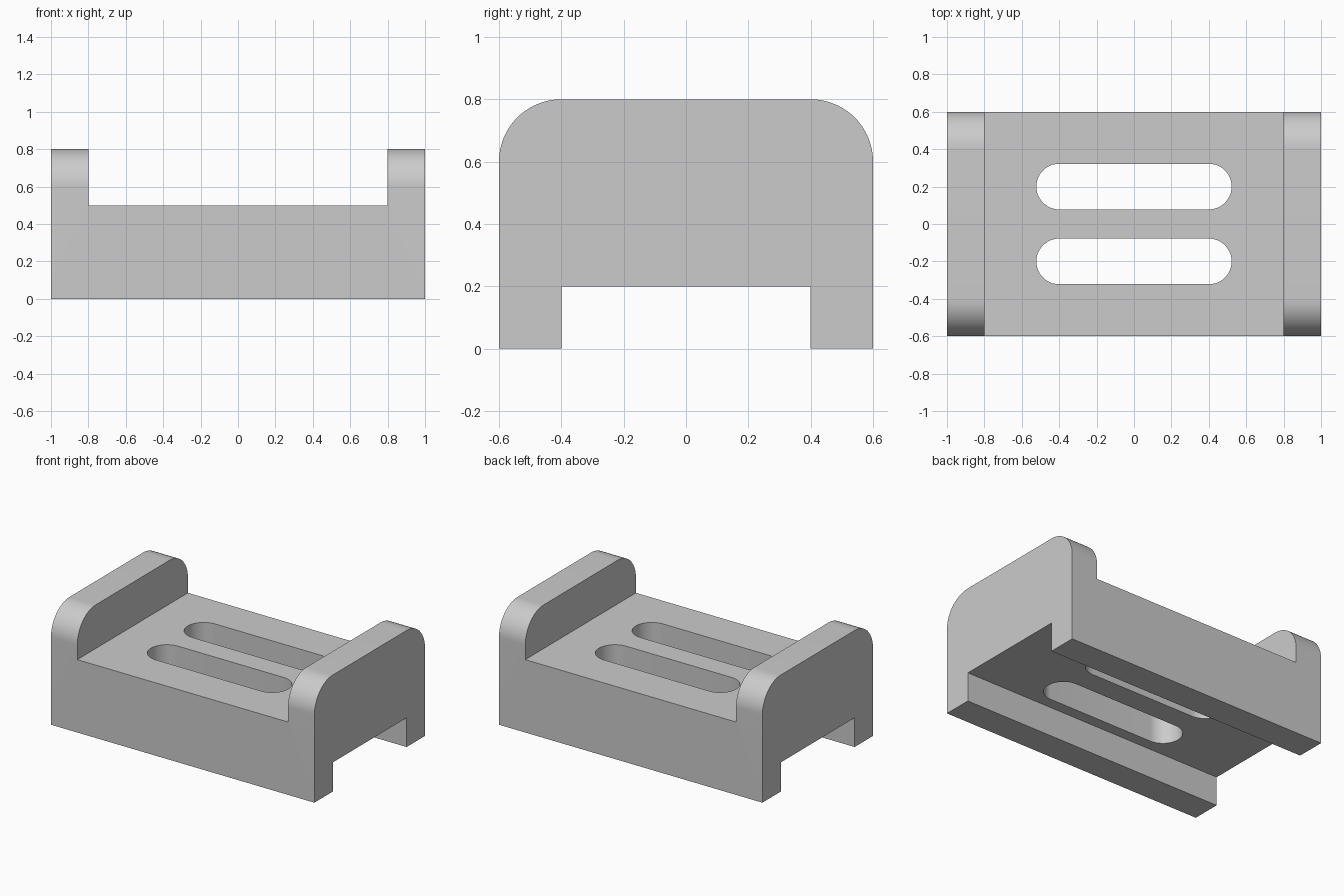
import bpy, bmesh, math
from mathutils import Vector

cube = bpy.data.objects.get("Cube")
if cube:
    bpy.data.objects.remove(cube, do_unlink=True)

grey = bpy.data.materials.new("plain grey")
grey.use_nodes = True
colour = (0.6, 0.6, 0.6, 1)
grey.diffuse_color = colour
grey.node_tree.nodes["Principled BSDF"].inputs["Base Color"].default_value = colour


def arc(cx, cy, r, start, end, steps=24):
    angles = [math.radians(start + (end - start) * i / steps) for i in range(steps + 1)]
    return [(cx + r * math.cos(a), cy + r * math.sin(a)) for a in angles]


def prism(name, outline, place, sweep):
    """Sweep a closed 2D outline along a vector."""
    bm = bmesh.new()
    face = bm.faces.new([bm.verts.new(place(u, v)) for u, v in outline])
    new = bmesh.ops.extrude_face_region(bm, geom=[face])["geom"]
    moved = [g for g in new if isinstance(g, bmesh.types.BMVert)]
    bmesh.ops.translate(bm, verts=moved, vec=Vector(sweep))
    bmesh.ops.recalc_face_normals(bm, faces=bm.faces)
    mesh = bpy.data.meshes.new(name)
    bm.to_mesh(mesh)
    bm.free()
    mesh.materials.append(grey)
    obj = bpy.data.objects.new(name, mesh)
    bpy.context.collection.objects.link(obj)
    return obj


# Body: side profile with rounded shoulders and a channel underneath
half = [(0.4, 0.2), (0.4, 0), (0.6, 0)] + arc(0.4, 0.6, 0.2, 0, 90)
profile = half + [(-y, z) for y, z in reversed(half)]
body = prism("bracket_body", profile, lambda y, z: (-1, y, z), (2, 0, 0))

# Cutters: the recess between the end walls, and two long slots
recess = [(-0.8, 0.5), (0.8, 0.5), (0.8, 1), (-0.8, 1)]
cutters = [prism("recess_cutter", recess, lambda x, z: (x, -1, z), (0, 2, 0))]
for y in (-0.2, 0.2):
    slot = arc(0.4, y, 0.122, -90, 90) + arc(-0.4, y, 0.122, 90, 270)
    cutters.append(prism("slot_cutter", slot, lambda x, v: (x, v, 0.1), (0, 0, 0.6)))

bpy.ops.object.select_all(action="DESELECT")
bpy.context.view_layer.objects.active = body
body.select_set(True)
for cutter in cutters:
    cutter.hide_render = True
    mod = body.modifiers.new("cut", "BOOLEAN")
    mod.operation = "DIFFERENCE"
    mod.solver = "EXACT"
    mod.object = cutter
    bpy.ops.object.modifier_apply(modifier=mod.name)
    bpy.data.objects.remove(cutter, do_unlink=True)

# Smooth the curves, keep the hard edges
bpy.ops.object.shade_smooth_by_angle(angle=math.radians(30))
